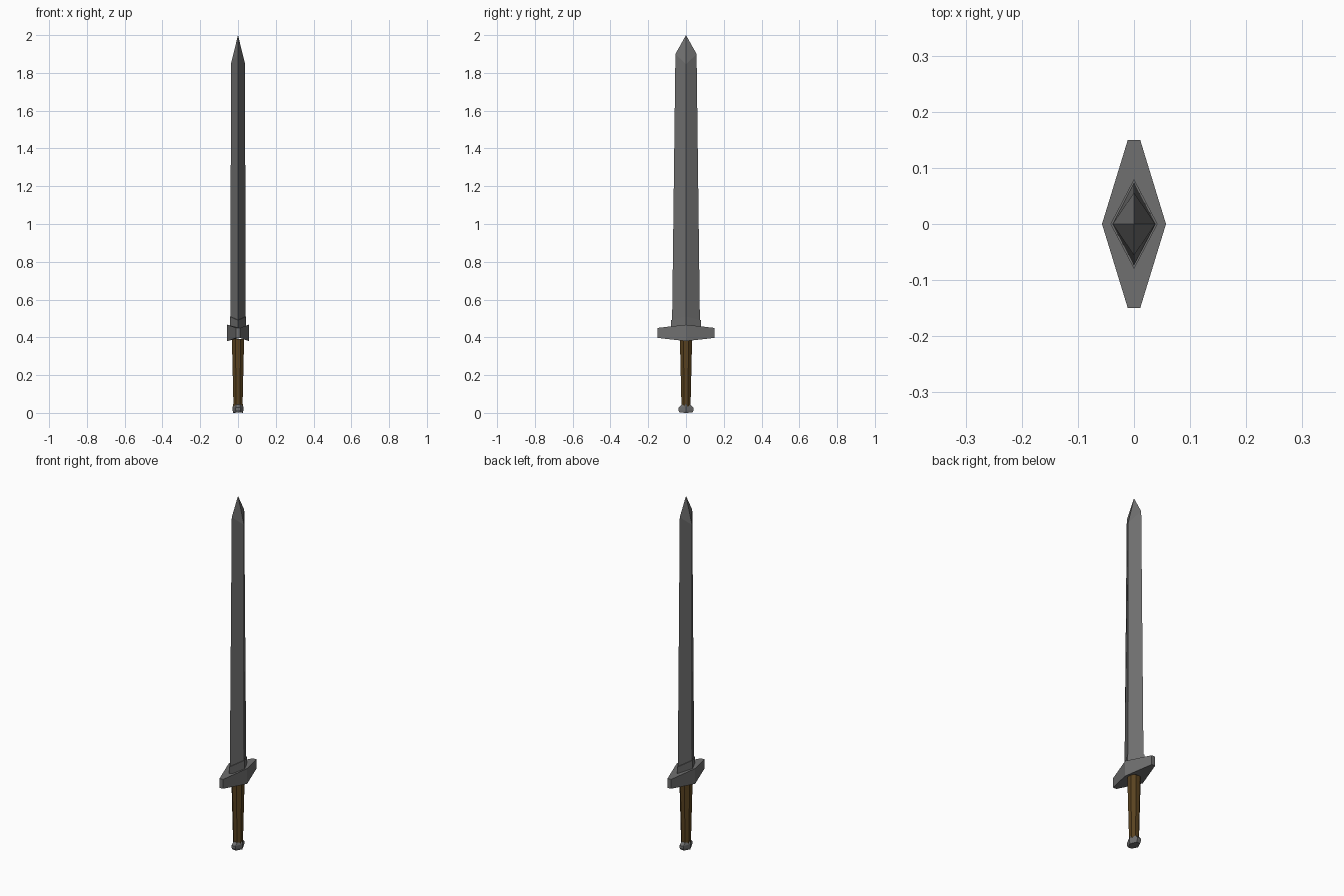
import bpy, bmesh, math

if "Cube" in bpy.data.objects:
    bpy.data.objects.remove(bpy.data.objects["Cube"])


def material(name, rgb):
    m = bpy.data.materials.new(name)
    m.diffuse_color = (*rgb, 1)
    m.use_nodes = True
    m.node_tree.nodes["Principled BSDF"].inputs["Base Color"].default_value = m.diffuse_color
    return m


steel = material("grey steel", (0.16, 0.16, 0.16))
leather = material("brown leather", (0.10, 0.055, 0.014))


def loft(name, rings, mat):
    """Skin a stack of equal-length point rings; a one-point ring closes to a tip."""
    bm = bmesh.new()
    loops = [[bm.verts.new(p) for p in ring] for ring in rings]
    for a, b in zip(loops, loops[1:]):
        n = len(a)
        for i in range(n):
            j = (i + 1) % n
            if len(b) == 1:
                bm.faces.new((a[i], a[j], b[0]))
            else:
                bm.faces.new((a[i], a[j], b[j], b[i]))
    for end in (loops[0], loops[-1]):
        if len(end) > 2:
            bm.faces.new(end)
    bmesh.ops.recalc_face_normals(bm, faces=bm.faces)
    mesh = bpy.data.meshes.new(name)
    bm.to_mesh(mesh)
    bm.free()
    mesh.materials.append(mat)
    obj = bpy.data.objects.new(name, mesh)
    bpy.context.collection.objects.link(obj)
    return obj


def diamond(hx, hy, zx, zy):
    """Diamond ring whose flat ridges (x) and edges (y) may sit at different heights."""
    return [(hx, 0, zx), (0, hy, zy), (-hx, 0, zx), (0, -hy, zy)]


def hexagon(mid, end, hy, zmid, zend):
    """Long six-sided ring: wide in the middle, narrow at both y ends."""
    return [(mid, 0, zmid), (end, hy, zend), (-end, hy, zend),
            (-mid, 0, zmid), (-end, -hy, zend), (end, -hy, zend)]


def circle(r, z, n=8):
    return [(r * math.cos(math.tau * (i + .5) / n),
             r * math.sin(math.tau * (i + .5) / n), z) for i in range(n)]


# blade with a faceted point
loft("blade", [diamond(.039, .074, .45, .45), diamond(.038, .056, 1.845, 1.9),
               [(0, 0, 2)]], steel)
# collar where the blade meets the guard
loft("blade_collar", [diamond(.042, .08, .44, .44), diamond(.042, .08, .51, .49)], steel)
# cross guard
loft("guard", [hexagon(.057, .011, .15, .38, .397),
               hexagon(.057, .011, .15, .467, .45)], steel)
# tapered grip
loft("grip", [circle(.026, .035), circle(.035, .39)], leather)
# pommel with bevelled ends
loft("pommel", [hexagon(.027, .011, .034, 0, .002), hexagon(.028, .012, .04, .012, .014),
                hexagon(.028, .012, .04, .032, .028), hexagon(.026, .011, .024, .046, .044)],
     steel)
